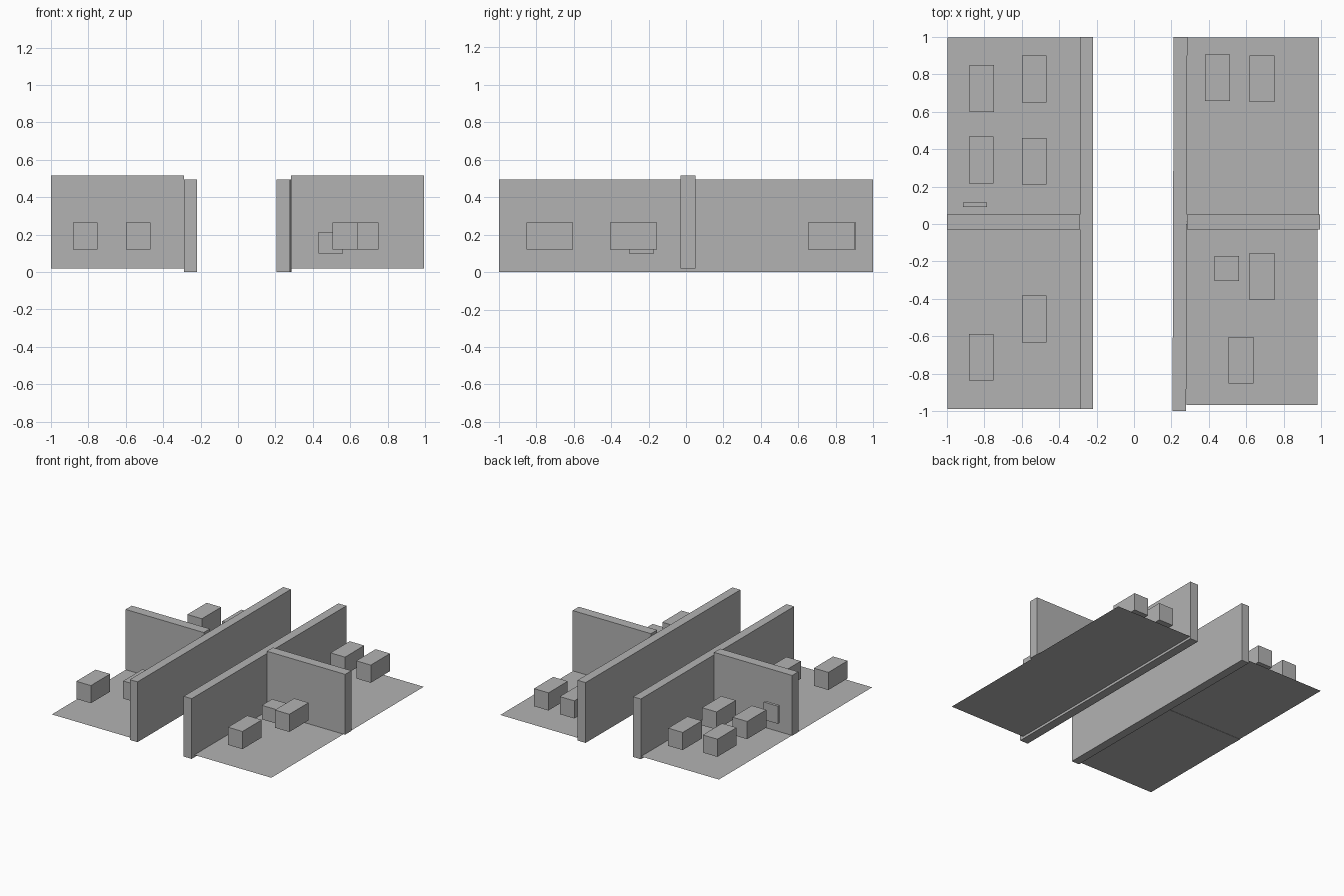
import bpy
import bmesh

if "Cube" in bpy.data.objects:
    bpy.data.objects.remove(bpy.data.objects["Cube"], do_unlink=True)

grey = bpy.data.materials.new("plain grey")
grey.use_nodes = True
COLOUR = (0.45, 0.45, 0.45, 1)
grey.diffuse_color = COLOUR
grey.node_tree.nodes["Principled BSDF"].inputs["Base Color"].default_value = COLOUR


def finish(name, bm):
    mesh = bpy.data.meshes.new(name)
    bm.to_mesh(mesh)
    bm.free()
    mesh.materials.append(grey)
    obj = bpy.data.objects.new(name, mesh)
    bpy.context.collection.objects.link(obj)
    return obj


def box(name, x, y, z, skew=0):
    """Box from (low, high) ranges; skew shifts x along the length."""
    bm = bmesh.new()
    bmesh.ops.create_cube(bm, size=1)
    for v in bm.verts:
        px, py, pz = ((r[0] + r[1]) / 2 + c * (r[1] - r[0])
                      for r, c in zip((x, y, z), v.co))
        v.co = (px + skew * py, py, pz)
    return finish(name, bm)


def floor(name, x, y, z):
    """Single flat sheet."""
    bm = bmesh.new()
    corners = [(x[0], y[0]), (x[1], y[0]), (x[1], y[1]), (x[0], y[1])]
    bm.faces.new([bm.verts.new((a, b, z)) for a, b in corners])
    return finish(name, bm)


# Corridor walls
box("right_corridor_wall", (-0.29, -0.22), (-0.99, 1), (0, 0.495))
box("left_corridor_wall", (0.209, 0.282), (-1, 1), (0, 0.495), skew=0.003)

# Partition walls between the rooms
PARTITION = (-0.03, 0.05), (0.02, 0.515)
box("right_partition", (-1, -0.29), *PARTITION)
box("left_partition", (0.283, 0.995), *PARTITION)

# Room floors
floor("right_front_floor", (-0.998, -0.29), (-0.99, -0.015), 0.02)
floor("right_back_floor", (-0.998, -0.29), (-0.008, 0.998), 0.022)
floor("left_front_floor", (0.28, 0.98), (-0.967, 0), 0.02)
floor("left_back_floor", (0.283, 0.99), (0, 0.996), 0.02)

# Raised blocks in the rooms, placed by their low x and y corner
W, D = 0.132, 0.25
blocks = {
    "right_back": [(-0.88, 0.60), (-0.60, 0.65), (-0.882, 0.217), (-0.60, 0.21)],
    "right_front": [(-0.882, -0.838), (-0.60, -0.633)],
    "left_back": [(0.38, 0.657), (0.618, 0.652)],
    "left_front": [(0.618, -0.405), (0.506, -0.853)],
}
for room, places in blocks.items():
    for i, (px, py) in enumerate(places, 1):
        box(f"{room}_block_{i}", (px, px + W), (py, py + D), (0.12, 0.265))

# Smaller block and the panel beside the partition
box("small_block", (0.43, 0.562), (-0.305, -0.17), (0.1, 0.215))
box("wall_panel", (-0.915, -0.785), (0.092, 0.115), (0.12, 0.265))
